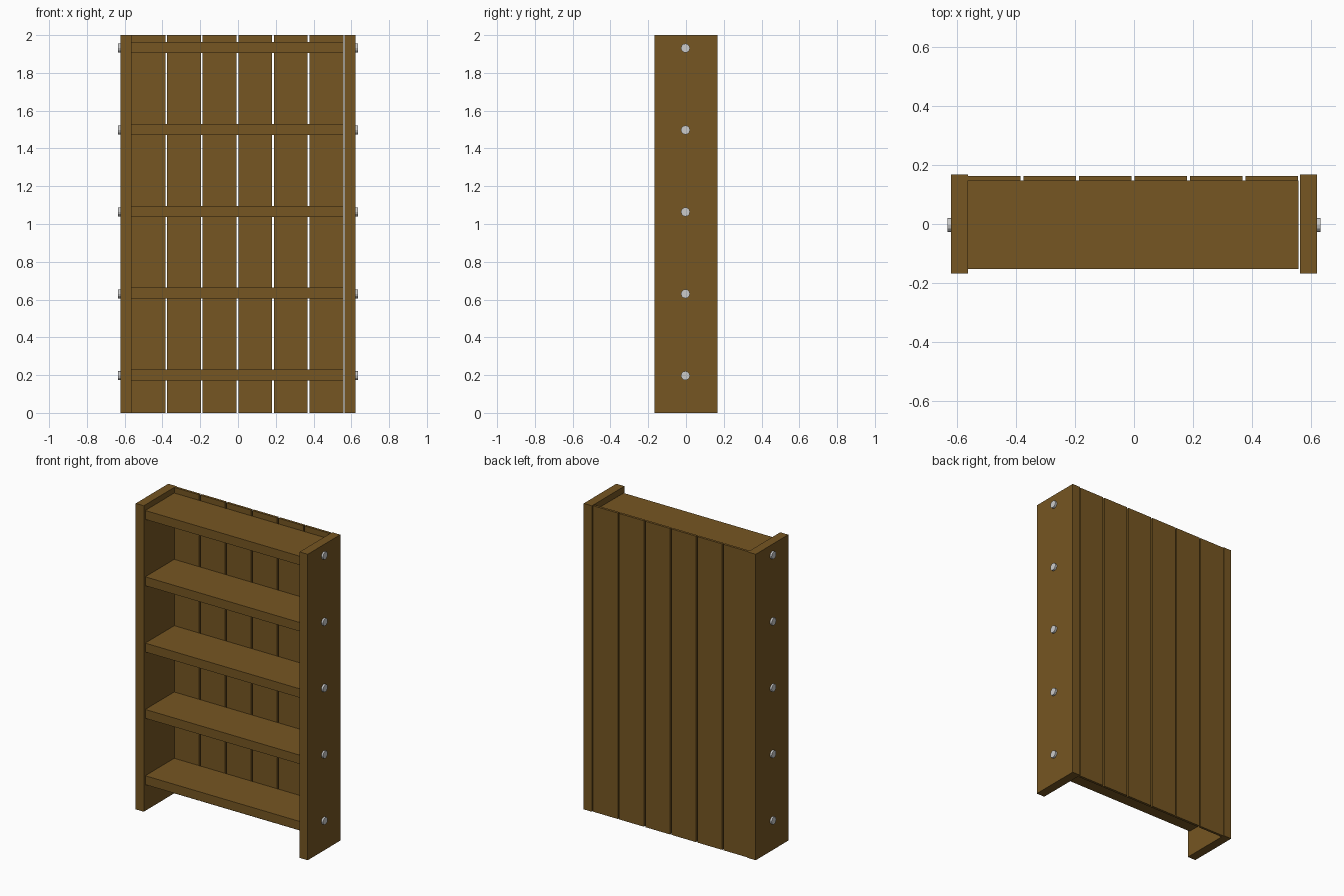
import bpy
from math import pi

if "Cube" in bpy.data.objects:
    bpy.data.objects.remove(bpy.data.objects["Cube"])

wood = bpy.data.materials.new("wood")
wood.diffuse_color = (0.18, 0.093, 0.016, 1)
wood.use_nodes = True
wood.node_tree.nodes["Principled BSDF"].inputs["Base Color"].default_value = wood.diffuse_color


def box(name, x0, x1, y0, y1, z0, z1):
    bpy.ops.mesh.primitive_cube_add(size=1, location=((x0 + x1) / 2, (y0 + y1) / 2, (z0 + z1) / 2))
    ob = bpy.context.object
    ob.name = name
    ob.scale = (x1 - x0, y1 - y0, z1 - z0)
    bpy.ops.object.transform_apply(location=False, rotation=False, scale=True)
    ob.data.materials.append(wood)
    return ob


# Upright side boards
box("side_board_left", -0.622, -0.564, -0.168, 0.168, 0, 2)
box("side_board_right", 0.563, 0.622, -0.168, 0.168, 0, 2)

# Back planks with narrow gaps
for i in range(6):
    x = -0.564 + i * 0.1885
    box(f"back_plank_{i + 1}", x, x + 0.179, 0.147, 0.163, 0, 2)

# Shelves, each held by a bolt head on either side
for i in range(5):
    z = 0.2 + i * 0.4335
    box(f"shelf_{i + 1}", -0.564, 0.558, -0.152, 0.147, z - 0.029, z + 0.029)
    for side, s in (("left", -1), ("right", 1)):
        bpy.ops.mesh.primitive_cylinder_add(vertices=12, radius=0.024, depth=0.024,
                                            location=(s * 0.622, -0.003, z - 0.003),
                                            rotation=(0, pi / 2, 0))
        bpy.context.object.name = f"bolt_{side}_{i + 1}"
